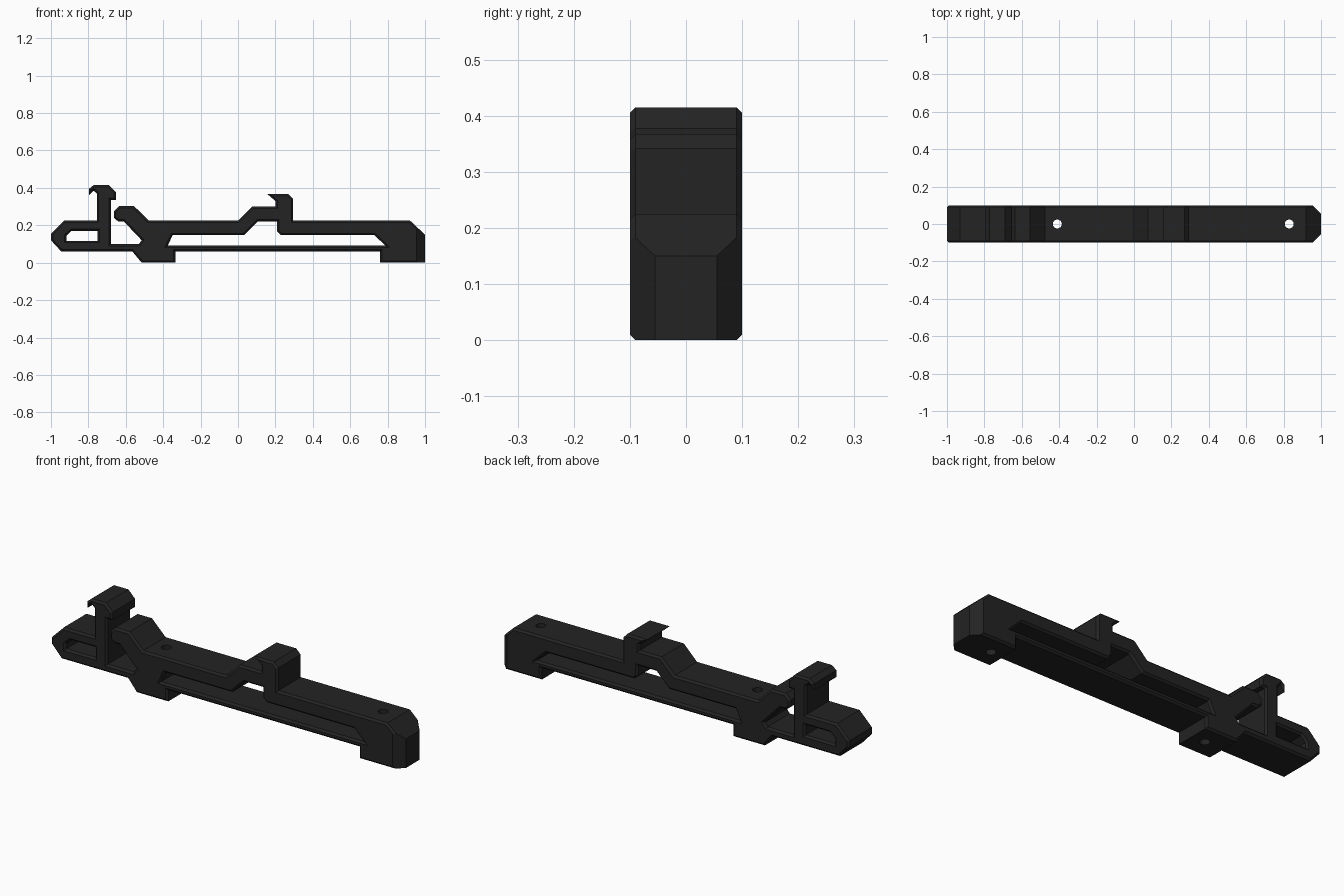
import bpy, bmesh, math
from mathutils import Matrix

if "Cube" in bpy.data.objects:
    bpy.data.objects.remove(bpy.data.objects["Cube"])

CHAMFER = 0.01
HALF_WIDTH = 0.1

black = bpy.data.materials.new("matte black plastic")
black.diffuse_color = (0.017, 0.017, 0.017, 1)
black.use_nodes = True
black.node_tree.nodes["Principled BSDF"].inputs["Base Color"].default_value = black.diffuse_color

# Side outline (x, z), clockwise from the left nose
outline = [
    (-1, .12), (-1, .155), (-.93, .225), (-.755, .225),
    # upright hook
    (-.755, .37), (-.772, .385), (-.797, .36), (-.797, .395), (-.772, .415),
    (-.69, .415), (-.652, .377), (-.652, .335), (-.68, .335),
    # gap and spring arm
    (-.68, .1), (-.53, .1), (-.515, .12), (-.61, .22), (-.64, .22),
    (-.664, .24), (-.664, .275), (-.637, .302), (-.555, .302), (-.477, .225),
    # raised step and second hook
    (0, .225), (.075, .3), (.2, .3), (.2, .33), (.157, .367),
    (.27, .367), (.295, .342), (.295, .225),
    # right end and underside
    (.92, .225), (1, .15), (1, 0), (.76, 0), (.76, .06),
    (-.335, .06), (-.335, 0), (-.515, 0), (-.565, .06), (-.945, .06),
]
nose_window = [(-.917, .117), (-.917, .145), (-.89, .17), (-.75, .17), (-.75, .117)]
long_slot = [(-.375, .092), (-.35, .147), (.032, .147), (.105, .22), (.208, .22),
             (.208, .168), (.23, .147), (.73, .147), (.787, .092)]


def add_object(name, mesh):
    ob = bpy.data.objects.new(name, mesh)
    bpy.context.collection.objects.link(ob)
    return ob


# Extruded and chamfered body
curve = bpy.data.curves.new("clip_profile", 'CURVE')
curve.dimensions = '2D'
curve.fill_mode = 'BOTH'
curve.extrude = HALF_WIDTH - CHAMFER
curve.bevel_depth = CHAMFER
curve.bevel_resolution = 0
curve.offset = -CHAMFER
for loop in (outline, nose_window, long_slot):
    spline = curve.splines.new('POLY')
    spline.points.add(len(loop) - 1)
    for point, (x, z) in zip(spline.points, loop):
        point.co = (x, z, 0, 1)
    spline.use_cyclic_u = True
profile = add_object("clip_profile", curve)
bpy.context.view_layer.update()
deps = bpy.context.evaluated_depsgraph_get()
mesh = bpy.data.meshes.new_from_object(profile.evaluated_get(deps))
bpy.data.objects.remove(profile)

bm = bmesh.new()
bm.from_mesh(mesh)
bmesh.ops.transform(bm, matrix=Matrix.Rotation(math.pi / 2, 4, 'X'), verts=bm.verts)
bmesh.ops.remove_doubles(bm, verts=bm.verts, dist=1e-4)
bmesh.ops.recalc_face_normals(bm, faces=bm.faces)
bm.to_mesh(mesh)
bm.free()
mesh.materials.clear()
mesh.materials.append(black)
mesh.shade_flat()
body = add_object("rail_clip_body", mesh)


def cut(name, build):
    """Build a hidden cutter and subtract it from the body."""
    cm = bmesh.new()
    build(cm)
    me = bpy.data.meshes.new(name)
    cm.to_mesh(me)
    cm.free()
    me.materials.append(black)
    cutter = add_object(name, me)
    cutter.hide_render = True
    cutter.hide_viewport = True
    cutter.display_type = 'WIRE'
    mod = body.modifiers.new(name, 'BOOLEAN')
    mod.operation = 'DIFFERENCE'
    mod.solver = 'EXACT'
    mod.object = cutter


# Vertical screw holes
for name, x in (("left_screw_hole", -.41), ("right_screw_hole", .83)):
    cut(name, lambda cm, x=x: bmesh.ops.create_cone(
        cm, cap_ends=True, segments=24, radius1=.024, radius2=.024, depth=1,
        matrix=Matrix.Translation((x, 0, .1))))

# Upright corner cuts at the right end, the cut plane running from (1, .055) to (.955, .1)
for name, side in (("front_corner_cut", -1), ("back_corner_cut", 1)):
    reach = .1 / math.sqrt(2)
    place = (Matrix.Translation((.9775 + reach, side * (.0775 + reach), .1))
             @ Matrix.Rotation(math.pi / 4, 4, 'Z') @ Matrix.Diagonal((.2, .2, 1, 1)))
    cut(name, lambda cm, m=place: bmesh.ops.create_cube(cm, size=1, matrix=m))
